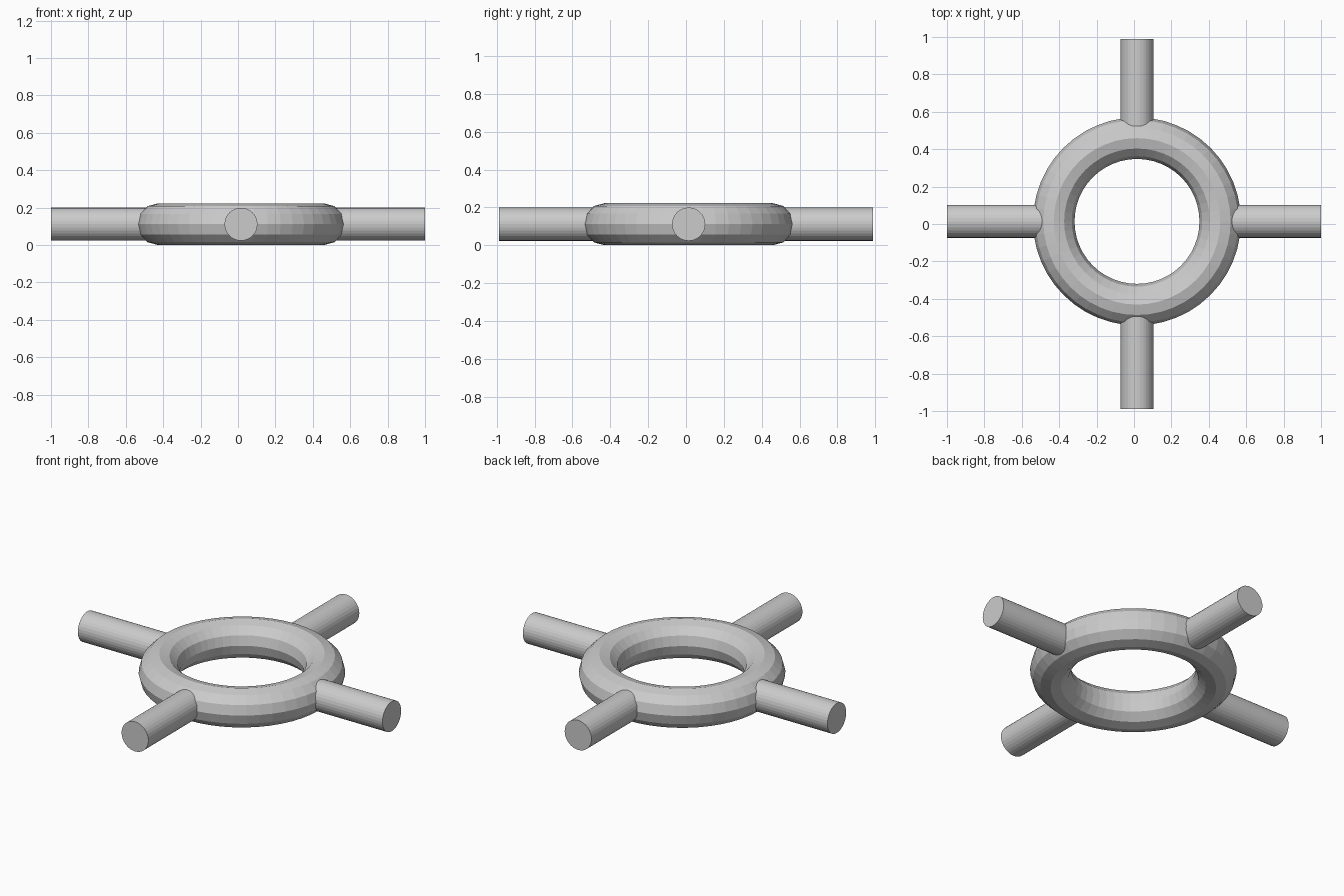
import bpy
from math import pi, cos, sin

if "Cube" in bpy.data.objects:
    bpy.data.objects.remove(bpy.data.objects["Cube"])

CX, CY, CZ = 0.016, 0.014, 0.111   # hub centre
MAJOR, MINOR, ROD = 0.445, 0.111, 0.088

# Central ring
bpy.ops.mesh.primitive_torus_add(major_segments=48, minor_segments=12,
                                 major_radius=MAJOR, minor_radius=MINOR,
                                 location=(CX, CY, CZ))
bpy.context.object.name = "ring"


def spoke(name, angle, tip):
    """Round rod from inside the ring tube out to the tip distance."""
    length = tip - MAJOR
    mid = (tip + MAJOR) / 2
    bpy.ops.mesh.primitive_cylinder_add(
        vertices=32, radius=ROD, depth=length,
        location=(CX + cos(angle) * mid, CY + sin(angle) * mid, CZ),
        rotation=(0, pi / 2, angle))
    bpy.context.object.name = name


# Four spokes; their tips are centred on the origin, the ring slightly off it
spoke("right_spoke", 0, 1 - CX)
spoke("back_spoke", pi / 2, 0.989 - CY)
spoke("left_spoke", pi, 1 + CX)
spoke("front_spoke", -pi / 2, 0.989 + CY)
